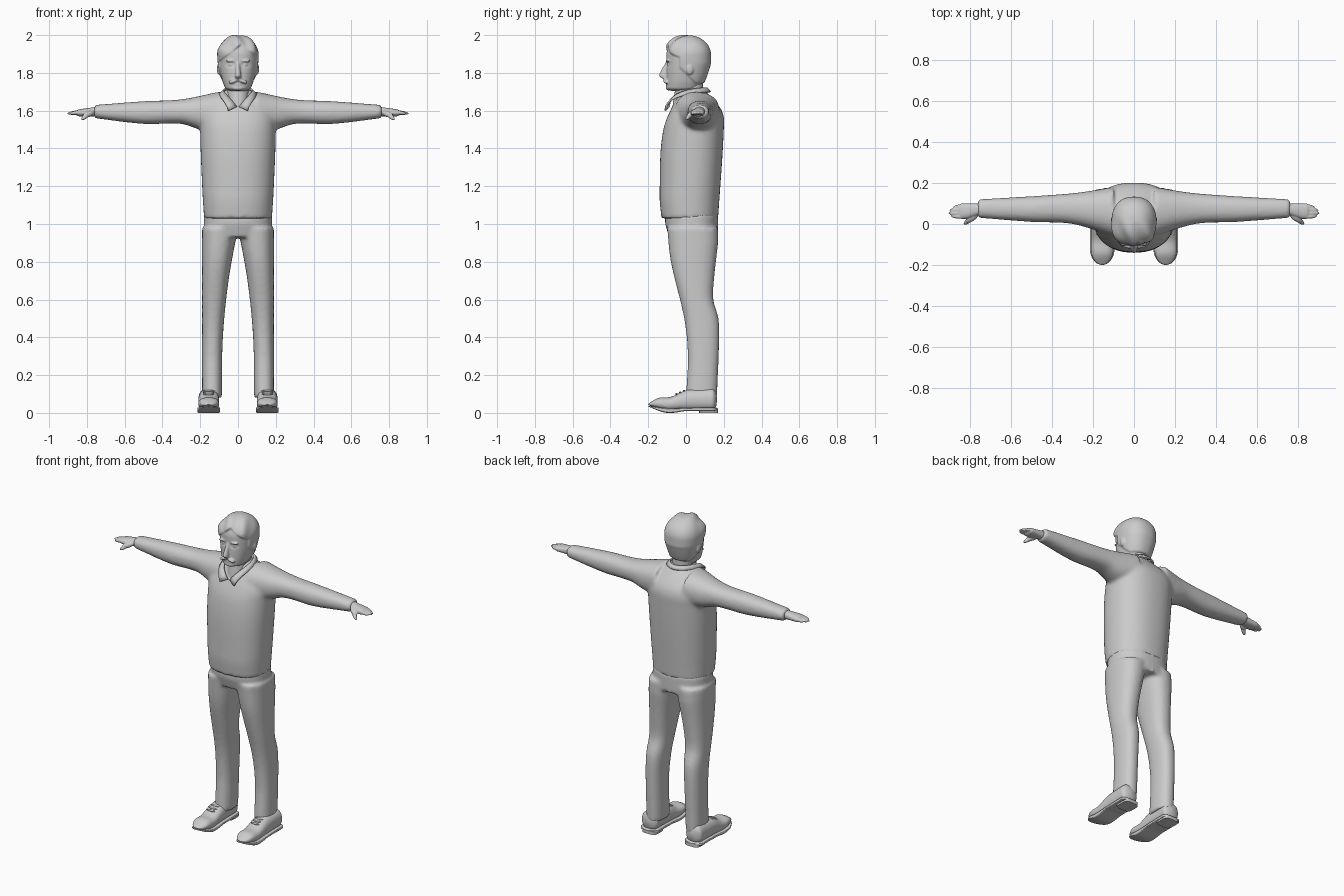
import bpy, bmesh, math
from mathutils import Matrix, Vector

cube = bpy.data.objects.get("Cube")
if cube:
    bpy.data.objects.remove(cube)

tone = (0.6, 0.6, 0.6, 1)
grey = bpy.data.materials.new("plain_grey")
grey.use_nodes = True
grey.diffuse_color = tone
grey.node_tree.nodes["Principled BSDF"].inputs["Base Color"].default_value = tone


def curve_value(curve, t):
    """Value at t on a smooth curve of (t, value) points; a plain number is constant."""
    if not isinstance(curve, list):
        return curve
    last = len(curve) - 1
    t = min(max(t, curve[0][0]), curve[last][0])
    i = max(k for k in range(last) if curve[k][0] <= t)

    def slope(k):
        before, after = curve[max(k - 1, 0)], curve[min(k + 1, last)]
        return (after[1] - before[1]) / (after[0] - before[0])

    (start, low), (end, high) = curve[i], curve[i + 1]
    length = end - start
    u = (t - start) / length
    ease = u * u * (3 - 2 * u)
    bend = length * u * (1 - u) * ((1 - u) * slope(i) - u * slope(i + 1))
    return low + (high - low) * ease + bend


def end_scale(distance, radius):
    """Quarter-circle shrink of the rings close to a rounded end."""
    if distance >= radius:
        return 1
    return max(0.05, math.sqrt(1 - (1 - distance / radius) ** 2))


def loft(bm, axis, start, end, sides, power=2.3, segments=48, step=0.01, rounding=(0, 0)):
    """Closed loft of superellipse rings bounded by four side curves."""
    count = round((end - start) / step)
    rings = []
    for i in range(count + 1):
        t = start + (end - start) * i / count
        a_min, a_max, b_min, b_max = (curve_value(side, t) for side in sides)
        scale = end_scale(t - start, rounding[0]) * end_scale(end - t, rounding[1])
        ring = []
        for s in range(segments):
            angle = math.tau * s / segments
            c, d = (math.copysign(abs(f(angle)) ** (2 / power), f(angle)) for f in (math.cos, math.sin))
            a = (a_min + a_max + (a_max - a_min) * c * scale) / 2
            b = (b_min + b_max + (b_max - b_min) * d * scale) / 2
            place = {"x": (t, a, b), "y": (a, t, b), "z": (a, b, t)}[axis]
            ring.append(bm.verts.new(place))
        rings.append(ring)
    faces = [bm.faces.new((p[s - 1], p[s], q[s], q[s - 1]))
             for p, q in zip(rings, rings[1:]) for s in range(segments)]
    faces += [bm.faces.new(rings[0]), bm.faces.new(rings[-1])]
    bmesh.ops.recalc_face_normals(bm, faces=faces)


def upright(bm, bottom, top, half_width, front, back, **options):
    """Vertical loft that is symmetric in x."""
    if isinstance(half_width, list):
        mirrored = [(t, -w) for t, w in half_width]
    else:
        mirrored = -half_width
    loft(bm, "z", bottom, top, (mirrored, half_width, front, back), **options)


def blob(bm, centre, radii, turn=Matrix.Identity(4)):
    """Ellipsoid."""
    matrix = Matrix.Translation(centre) @ turn @ Matrix.Diagonal((*radii, 1))
    bmesh.ops.create_uvsphere(bm, u_segments=24, v_segments=16, radius=1, matrix=matrix)


def finger(bm, root, tip, radius):
    """Ellipsoid stretched between two points."""
    root, tip = Vector(root), Vector(tip)
    span = tip - root
    turn = span.to_track_quat("Z", "Y").to_matrix().to_4x4()
    blob(bm, (root + tip) / 2, (radius, radius, span.length / 2), turn)


def finish(name, bm, mirror=True, voxel=0, smooth=0):
    """Make the object; a voxel size merges its overlapping pieces."""
    mesh = bpy.data.meshes.new(name)
    bm.to_mesh(mesh)
    bm.free()
    mesh.materials.append(grey)
    part = bpy.data.objects.new(name, mesh)
    bpy.context.collection.objects.link(part)
    if mirror:
        part.modifiers.new("mirror", "MIRROR").use_mirror_merge = name == "shirt_collar"
    if voxel:
        merge = part.modifiers.new("merge", "REMESH")
        merge.mode = "VOXEL"
        merge.voxel_size = voxel
        merge.use_smooth_shade = True
        soften = part.modifiers.new("soften", "SMOOTH")
        soften.iterations = smooth
    else:
        bpy.ops.object.select_all(action="DESELECT")
        part.select_set(True)
        bpy.context.view_layer.objects.active = part
        bpy.ops.object.shade_smooth_by_angle(angle=math.radians(40))
    return part


# Sweater: body merged with sleeves
bm = bmesh.new()
upright(bm, 1.03, 1.71,
        half_width=[(1.03, .18), (1.2, .19), (1.5, .2), (1.6, .19), (1.71, .07)],
        front=[(1.03, -.13), (1.15, -.14), (1.5, -.12), (1.71, -.03)],
        back=[(1.03, .17), (1.5, .2), (1.6, .19), (1.71, .1)])
front = [(.1, -.06), (.3, 0), (.5, .01), (.76, .03)]
back = [(.1, .18), (.3, .15), (.76, .12)]
under = [(.1, 1.49), (.2, 1.5), (.3, 1.53), (.5, 1.53), (.76, 1.56)]
over = [(.1, 1.7), (.3, 1.66), (.5, 1.65), (.76, 1.63)]
loft(bm, "x", .1, .76, (front, back, under, over))
finish("sweater", bm, voxel=.01, smooth=8)

# Trousers: hips merged with two legs
bm = bmesh.new()
upright(bm, .93, 1.05, half_width=.18, front=[(.93, -.09), (1, -.11)], back=.17)
inner = [(.1, .085), (.4, .08), (.7, .05), (.98, 0)]
front = [(.1, 0), (.3, .01), (.5, -.01), (.8, -.08), (.98, -.1)]
back = [(.1, .165), (.4, .176), (.5, .172), (.6, .145), (.7, .148), (.9, .17)]
loft(bm, "z", .08, .98, (inner, .19, front, back))
finish("trousers", bm, voxel=.01, smooth=6)

# Shoes: upper, sole with heel, and laces
bm = bmesh.new()
under = [(-.2, .03), (-.1, .01)]
over = [(-.2, .06), (-.15, .08), (-.08, .085), (0, .12), (.1, .13)]
loft(bm, "y", -.2, .165, (.1, .21, under, over), step=.005, rounding=(.08, .03))
finish("shoe_upper", bm)

bm = bmesh.new()
under = [(-.2, .03), (-.1, 0), (0, .01)]
over = [(-.2, .04), (-.1, .025), (.1, .03)]
loft(bm, "y", -.2, .17, (.095, .215, under, over), power=6, step=.005, rounding=(.08, .03))
loft(bm, "z", 0, .02, (.1, .2, .07, .17), power=4)
finish("shoe_sole", bm)

bm = bmesh.new()
for i in range(3):
    blob(bm, (.155, -.05 + i * .02, .1 + i * .008), (.03, .006, .006))
finish("shoe_laces", bm)

# Hands: palm, four fingers and a thumb
bm = bmesh.new()
loft(bm, "x", .72, .86, ([(.75, .045), (.82, .025)], .1, 1.57, [(.75, 1.62), (.85, 1.606)]),
     step=.005, rounding=(0, .02))
for i in range(4):
    y = .035 + i * .018
    reach = .905 - .008 * (i - 1.3) ** 2
    finger(bm, (.81, y, 1.596), (reach, y * .8 + .01, 1.584), .011)
finger(bm, (.76, .05, 1.595), (.82, .01, 1.57), .016)
finger(bm, (.79, .025, 1.58), (.83, 0, 1.553), .011)
finish("hands", bm, voxel=.004, smooth=2)

# Head: skull with raised hair, then facial features
bm = bmesh.new()
upright(bm, 1.7, 1.993, half_width=[(1.7, .06), (1.76, .083), (1.85, .1), (1.95, .103)],
        front=-.104, back=[(1.7, .06), (1.76, .095), (1.85, .126)],
        segments=120, step=.004, rounding=(.02, .1))
bm.normal_update()
for v, normal in [(v, v.normal.copy()) for v in bm.verts]:
    x, y, z = v.co
    hairline = 1.943 - .75 * abs(x - .015)
    sideburn = min(y + .035 - max(0, 1.83 - z), z - 1.745)
    hair = min(1, max(0, max(z - hairline, sideburn) / .006))
    # Locks sweep away from a parting at the front
    fringe = max(0, min(1, .5 - 10 * y)) * max(0, min(1, 25 * (z - 1.88)))
    lock = fringe * (.003 + .006 * math.cos(75 * (x - .05) + 30 * y))
    socket = math.exp(-(55 * (abs(x) - .038)) ** 2 - (80 * (z - 1.845)) ** 2) if y < 0 else 0
    v.co += normal * (hair * (.007 + lock) - socket * .01)
upright(bm, 1.77, 1.86, half_width=[(1.77, .018), (1.86, .008)],
        front=[(1.77, -.125), (1.785, -.143), (1.86, -.105)], back=-.08, segments=24, step=.004)
blob(bm, (0, -.094, 1.738), (.026, .013, .008))
blob(bm, (0, -.085, 1.72), (.035, .022, .014))
for side in (-1, 1):
    droop = Matrix.Rotation(side * .35, 4, "Y")
    blob(bm, (side * .022, -.105, 1.757), (.03, .015, .01), droop)
    blob(bm, (side * .04, -.097, 1.864), (.026, .01, .007))
    blob(bm, (side * .037, -.087, 1.844), (.015, .012, .01))
    blob(bm, (side * .1, .02, 1.82), (.012, .02, .03))
finish("head", bm, mirror=False, voxel=.0045, smooth=2)

# Neck
bm = bmesh.new()
upright(bm, 1.6, 1.76, half_width=.06, front=[(1.6, -.075), (1.76, -.05)], back=.09)
finish("neck", bm, mirror=False)

# Shirt collar: folded band swept from the front points to the nape
bm = bmesh.new()
steps = 12
rows = []
for i in range(steps + 1):
    angle = math.pi * i / steps
    ahead = 1 - i / steps
    drop = .1 * ahead ** 3
    across, along = math.sin(angle), math.cos(angle)
    fold = (.072 * across + .006 * ahead, .01 - .1 * along, 1.72 - drop)
    edge = (.094 * across + .05 * ahead ** 4, .01 - .12 * along, 1.7 - drop)
    rows.append([bm.verts.new(fold), bm.verts.new(edge)])
for p, q in zip(rows, rows[1:]):
    bm.faces.new((p[0], p[1], q[1], q[0]))
collar = finish("shirt_collar", bm)
thickness = collar.modifiers.new("thickness", "SOLIDIFY")
thickness.thickness = .009
thickness.offset = 0
